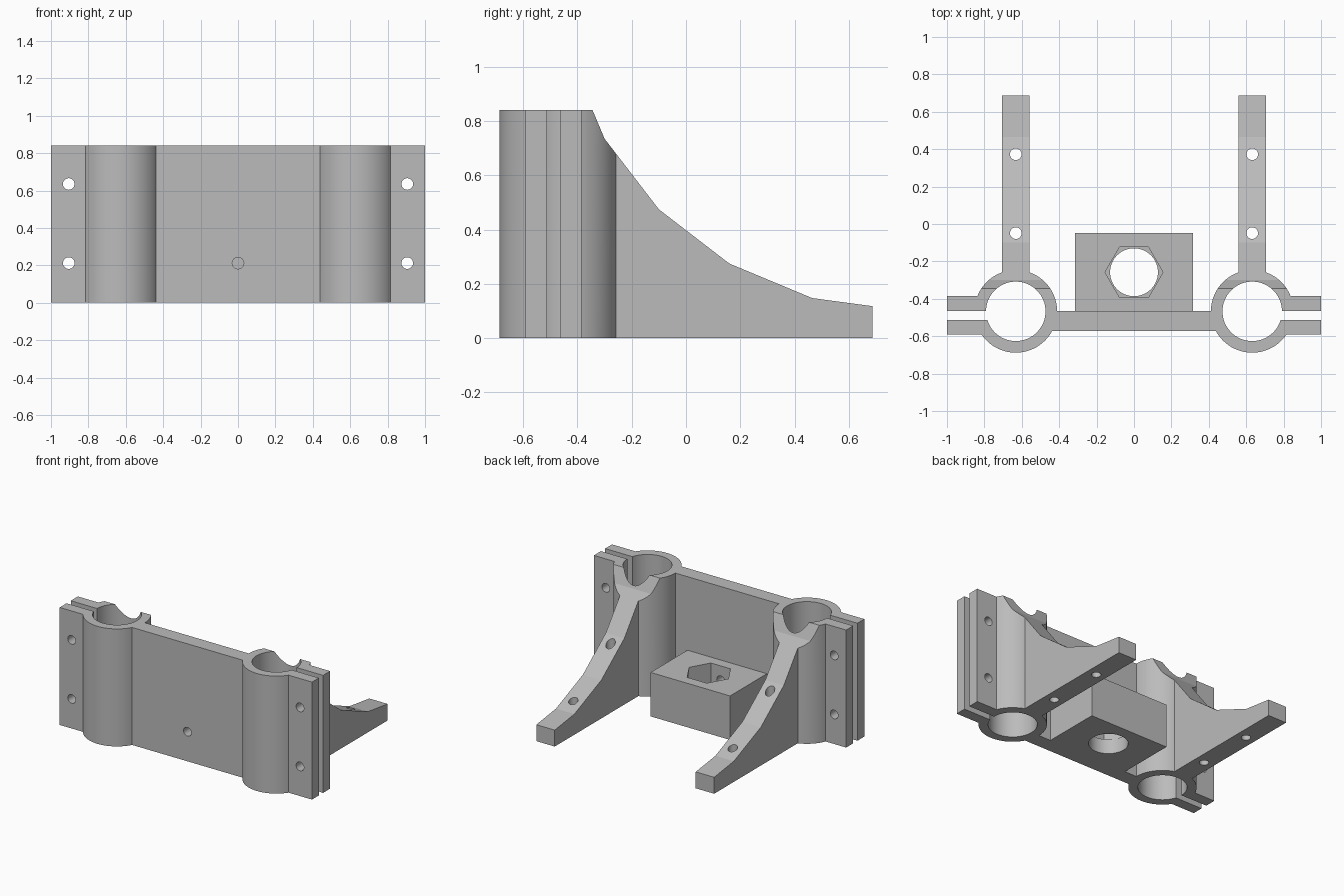
import bpy, bmesh, math
from mathutils import Matrix

cube = bpy.data.objects.get("Cube")
if cube:
    bpy.data.objects.remove(cube, do_unlink=True)

grey = bpy.data.materials.new("plain grey")
grey.use_nodes = True
GREY = (0.5, 0.5, 0.5, 1)
grey.diffuse_color = GREY
grey.node_tree.nodes["Principled BSDF"].inputs["Base Color"].default_value = GREY

H = 0.842                    # overall height
TX, TY = 0.632, -0.467       # tube socket centre
R_OUT, R_IN = 0.221, 0.159   # tube socket radii
BOLT = 0.031                 # bolt hole radius


def finish(name, bm):
    bmesh.ops.recalc_face_normals(bm, faces=bm.faces)
    me = bpy.data.meshes.new(name)
    bm.to_mesh(me)
    bm.free()
    me.materials.append(grey)
    ob = bpy.data.objects.new(name, me)
    bpy.context.collection.objects.link(ob)
    return ob


def box(name, x, y, z):
    bm = bmesh.new()
    bmesh.ops.create_cube(bm, size=1)
    for v in bm.verts:
        v.co = [lo + (c + 0.5) * (hi - lo) for c, (lo, hi) in zip(v.co, (x, y, z))]
    return finish(name, bm)


def rod(name, r, x, y, z, depth, axis="Z", sides=64):
    """Cylinder or prism centred on (x, y, z) along Z or Y."""
    bm = bmesh.new()
    mat = Matrix.Translation((x, y, z))
    if axis == "Y":
        mat = mat @ Matrix.Rotation(math.pi / 2, 4, "X")
    bmesh.ops.create_cone(bm, cap_ends=True, segments=sides, radius1=r, radius2=r,
                          depth=depth, matrix=mat)
    return finish(name, bm)


def prism_x(name, profile, x0, x1):
    """Extrude a (y, z) outline along x."""
    bm = bmesh.new()
    face = bm.faces.new([bm.verts.new((x0, y, z)) for y, z in profile])
    out = bmesh.ops.extrude_face_region(bm, geom=[face])
    moved = [g for g in out["geom"] if isinstance(g, bmesh.types.BMVert)]
    bmesh.ops.translate(bm, verts=moved, vec=(x1 - x0, 0, 0))
    return finish(name, bm)


def combine(body, tool, op):
    tool.hide_render = True
    mod = body.modifiers.new(op.lower(), "BOOLEAN")
    mod.operation, mod.solver, mod.object = op, "EXACT", tool
    bpy.context.view_layer.objects.active = body
    bpy.ops.object.modifier_apply(modifier=mod.name)
    bpy.data.objects.remove(tool, do_unlink=True)


# Front plate and nut block
body = box("twin_tube_bracket", (-TX, TX), (-0.573, -0.466), (0, H))
solids = [box("nut_block", (-0.315, 0.315), (-0.52, -0.049), (0, 0.315))]
cuts = []

for s, side in ((-1, "right"), (1, "left")):
    # Tube socket, clamp flange and tall rib blank
    solids += [
        rod(side + "_socket", R_OUT, s * TX, TY, H / 2, H, sides=72),
        box(side + "_flange", sorted((s * TX, s)), (-0.591, -0.385), (0, H)),
        box(side + "_rib", (s * TX - 0.073, s * TX + 0.073), (TY, 0.688), (0, H)),
    ]
    # Tube bore, clamp slot, flange bolts and rib screws
    cuts += [
        rod(side + "_bore", R_IN, s * TX, TY, H / 2, 2),
        box(side + "_slot", sorted((s * TX, s * 1.2)), (-0.513, -0.465), (-0.2, 1.2)),
    ]
    cuts += [rod(side + "_flange_hole", BOLT, s * 0.905, -0.49, z, 0.5, "Y", 32)
             for z in (0.212, 0.635)]
    cuts += [rod(side + "_rib_hole", BOLT, s * TX, y, 0.4, 2, "Z", 32)
             for y in (-0.049, 0.373)]

# Sloping sweep that trims the ribs and the backs of the sockets
sweep = [(-0.368, 0.9), (-0.345, H), (-0.30, 0.735), (-0.10, 0.475), (0.16, 0.275),
         (0.465, 0.148), (0.688, 0.118), (0.9, 0.09), (0.9, 0.9)]
cuts.append(prism_x("sweep_cut", sweep, -1.2, 1.2))

# Nut pocket, bolt bore below it and set screw hole from the front
pocket = rod("nut_pocket", 0.155, 0, 0, 0.305, 0.4, sides=6)
pocket.data.transform(Matrix.Translation((0, -0.258, 0)) @ Matrix.Rotation(math.pi / 6, 4, "Z"))
cuts += [pocket,
         rod("bolt_bore", 0.128, 0, -0.258, 0.1, 0.6),
         rod("set_screw_hole", BOLT, 0, -0.5, 0.212, 0.4, "Y", 32)]

for ob in solids:
    combine(body, ob, "UNION")
for ob in cuts:
    combine(body, ob, "DIFFERENCE")

# Smooth bores, crisp corners
bpy.ops.object.select_all(action="DESELECT")
body.select_set(True)
bpy.context.view_layer.objects.active = body
bpy.ops.object.shade_smooth_by_angle(angle=math.radians(13))
